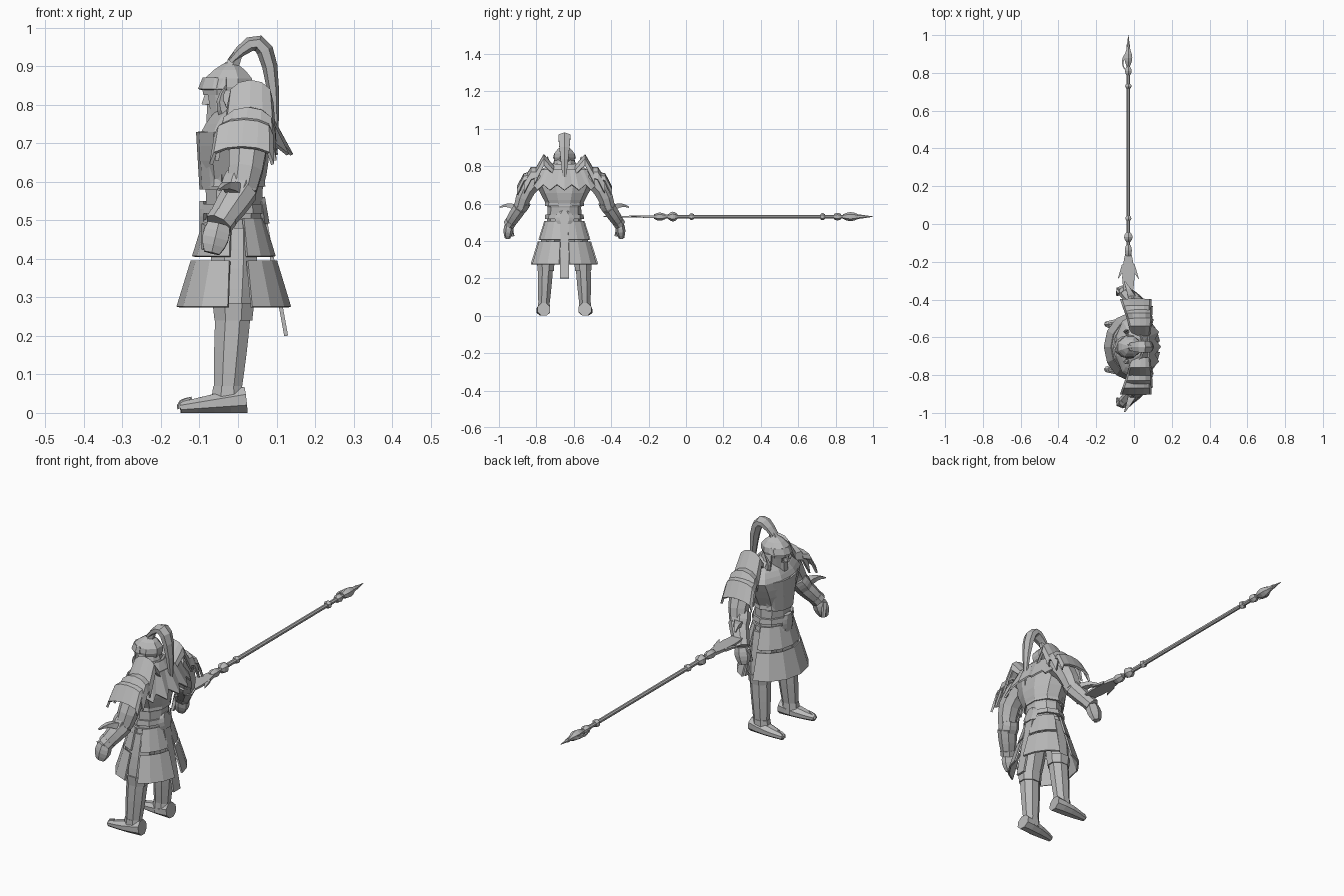
import bpy
import math
from mathutils import Vector

if "Cube" in bpy.data.objects:
    bpy.data.objects.remove(bpy.data.objects["Cube"])

grey = bpy.data.materials.new("plain_grey")
grey.use_nodes = True
grey.diffuse_color = (.5, .5, .5, 1)
grey.node_tree.nodes["Principled BSDF"].inputs["Base Color"].default_value = grey.diffuse_color

X_AXIS, Y_AXIS, Z_AXIS = Vector.Fill(3), Vector.Fill(3), Vector.Fill(3)
X_AXIS.x = Y_AXIS.y = Z_AXIS.z = 1
# The figure faces -x; all parts are placed relative to its own centre line
FIGURE_ORIGIN = Y_AXIS * -.65


def at(x, y, z):
    return Vector((x, y, z))


def make(name, verts, faces, thickness=0, mirrored=False):
    mesh = bpy.data.meshes.new(name)
    mesh.from_pydata(verts, [], faces)
    mesh.materials.append(grey)
    part = bpy.data.objects.new(name, mesh)
    part.location = FIGURE_ORIGIN
    bpy.context.collection.objects.link(part)
    if mirrored:
        mirror = part.modifiers.new("other_side", "MIRROR")
        mirror.use_axis = (False, True, False)
        mirror.use_mirror_merge = False
    if thickness:
        solid = part.modifiers.new("thickness", "SOLIDIFY")
        solid.thickness = thickness
        solid.offset = 0


def grid_faces(rows, columns, closed=False):
    span = columns if closed else columns - 1
    return [(row * columns + col, row * columns + (col + 1) % columns,
             (row + 1) * columns + (col + 1) % columns, (row + 1) * columns + col)
            for row in range(rows - 1) for col in range(span)]


def limb(name, start, end, first, last, bulge=(0, 0), bend=None, sides=8, steps=4,
         ref=X_AXIS, level=False, mirrored=False):
    """Tapered tube; each size is a pair of half widths, along ref and across it."""
    bend = bend or Vector()
    first, last, bulge = Vector(first), Vector(last), Vector(bulge)
    verts = []
    for step in range(steps + 1):
        t = step / steps
        swell = math.sin(math.pi * t)
        centre = start.lerp(end, t) + bend * swell
        size = (first.lerp(last, t) + bulge * swell) / math.cos(math.pi / sides)
        slope = end - start + bend * math.pi * math.cos(math.pi * t)
        along = Z_AXIS if level else slope.normalized()
        u = (ref - along * ref.dot(along)).normalized()
        v = along.cross(u)
        for side in range(sides):
            angle = math.tau * (side + .5) / sides
            verts.append(centre + u * size.x * math.cos(angle) + v * size.y * math.sin(angle))
    faces = grid_faces(steps + 1, sides, closed=True)
    faces.append(tuple(reversed(range(sides))))
    faces.append(tuple(range(steps * sides, len(verts))))
    make(name, verts, faces, mirrored=mirrored)


def panel(name, top, low, top_size, low_size, start, end, steps=6, jag=0, mirrored=False):
    """Conical strip of plate between two elliptical arcs, with an optional ragged hem."""
    verts = []
    for centre, size, tooth in ((top, top_size, 0), (low, low_size, jag)):
        for step in range(steps + 1):
            angle = math.radians(start + (end - start) * step / steps)
            shift = tooth * (step % 2)
            verts.append(centre + at((size[0] + shift) * math.cos(angle),
                                     size[1] * math.sin(angle), -shift))
    make(name, verts, grid_faces(2, steps + 1), thickness=.008, mirrored=mirrored)


def pauldron(name, inner, outer, rise, depth, flare, sag, rows=3, columns=6):
    """Armour plate arched front to back, sloping from the neck down to the arm."""
    verts = []
    for row in range(rows):
        t = row / (rows - 1)
        centre = inner.lerp(outer, t) + Z_AXIS * rise * math.sin(math.pi * t)
        for col in range(columns + 1):
            angle = math.pi * (col / columns - .5)
            tip = sag * t if col in (0, columns) else 0
            verts.append(centre + X_AXIS * (depth + flare * t) * math.sin(angle)
                         - Z_AXIS * (sag * (1 - math.cos(angle)) + tip / 2))
    make(name, verts, grid_faces(rows, columns + 1), thickness=.01, mirrored=True)


# Torso
hips, waist, chest, neck = at(-.01, 0, .46), at(-.01, 0, .58), at(-.01, 0, .73), at(.01, 0, .81)
limb("waist", hips, waist, (.07, .09), (.074, .085), sides=10, level=True)
limb("chest", waist, chest, (.074, .085), (.085, .16), (.01, 0), sides=10, level=True)
limb("shoulder_yoke", chest, neck, (.085, .16), (.035, .05), (.01, .02), sides=10, level=True)
panel("breastplate", chest, waist, (.095, .13), (.086, .09), 110, 250)

# Belts and back sash
for height in (.49, .53, .6):
    middle = at(-.012, 0, height)
    limb("belt", middle - Z_AXIS * .012, middle + Z_AXIS * .012, (.083, .1), (.08, .097),
         sides=10, steps=1, level=True)
limb("belt_buckle", at(-.09, 0, .47), at(-.09, 0, .55), (.01, .025), (.01, .025), (0, .012), sides=6)
limb("back_bow", at(.07, 0, .49), at(.06, 0, .56), (.012, .03), (.01, .02), (0, .02), sides=6)
limb("back_sash", at(.065, 0, .53), at(.125, 0, .2), (.005, .025), (.005, .025), sides=4)

# Two-tier armoured skirt, open at the hips and at the back
skirt_top, skirt_hem = at(-.01, 0, .505), at(-.01, 0, .275)
top_size, hem_size = Vector((.075, .105)), Vector((.146, .178))
for upper, lower in ((0, .43), (.48, 1)):
    tier = (skirt_top.lerp(skirt_hem, upper), skirt_top.lerp(skirt_hem, lower),
            top_size.lerp(hem_size, upper), top_size.lerp(hem_size, lower))
    panel("front_skirt_tier", *tier, start=96, end=264)
    panel("back_skirt_tier", *tier, start=9, end=72, steps=3, mirrored=True)

# Head, helmet and beard
chin, brow, crown = at(-.03, 0, .765), at(-.03, 0, .84), at(-.02, 0, .912)
limb("face", chin, brow, (.035, .03), (.047, .042), level=True)
limb("nose", at(-.085, 0, .8), at(-.078, 0, .84), (.01, .008), (.004, .004), sides=4)
limb("helmet", brow - Z_AXIS * .015, crown, (.06, .05), (.01, .01), (.026, .023), level=True)
panel("helmet_brim", brow + Z_AXIS * .03, brow, (.058, .05), (.07, .058), 90, 270)
panel("cheek_guard", brow, chin, (.058, .05), (.045, .038), 95, 145, steps=2, mirrored=True)
panel("neck_guard", brow, chin, (.055, .05), (.08, .07), -100, 100)
limb("beard", at(-.06, 0, .8), at(-.07, 0, .67), (.02, .03), (.002, .002), (.005, .005), sides=6)

# Plume arching over the back
limb("plume_socket", crown - Z_AXIS * .02, crown + at(.02, 0, .02), (.02, .02), (.012, .012), sides=6)
limb("plume", crown, at(.1, 0, .67), (.02, .008), (.002, .002), (.02, .014),
     bend=at(.03, 0, .15), sides=6, steps=8, ref=Y_AXIS)

# Mantle with a ragged hem
panel("mantle", neck, at(.02, 0, .74), (.04, .07), (.07, .18), -90, 90, steps=8)
panel("mantle_hem", at(.01, 0, .78), at(.01, 0, .7), (.07, .14), (.1, .2), -80, 80, steps=14, jag=.03)

# Legs and boots with curled toes
ankle, knee, hip = at(-.027, .11, .05), at(-.012, .1, .27), at(-.01, .06, .48)
limb("shin", ankle, knee, (.035, .029), (.046, .04), (.002, .002), level=True, mirrored=True)
limb("thigh", knee, hip, (.048, .042), (.06, .05), (.005, .004), level=True, mirrored=True)
limb("boot_cuff", knee - Z_AXIS * .03, knee + Z_AXIS * .015, (.049, .043), (.054, .047),
     steps=1, level=True, mirrored=True)
limb("boot", at(.02, .11, .034), at(-.15, .12, .014), (.034, .034), (.014, .014), (.01, 0),
     ref=Y_AXIS, mirrored=True)
limb("boot_ankle", at(-.027, .11, .02), at(-.027, .11, .07), (.045, .034), (.037, .031),
     steps=1, level=True, mirrored=True)
limb("toe_curl", at(-.145, .12, .015), at(-.12, .12, .04), (.012, .012), (.002, .002),
     bend=X_AXIS * -.012, sides=5, ref=Y_AXIS, mirrored=True)

# Arms, bracers and hands
shoulder, elbow, wrist, knuckles = (at(.02, .13, .74), at(.01, .235, .58),
                                    at(-.05, .295, .49), at(-.068, .305, .415))
limb("upper_arm", shoulder, elbow, (.05, .045), (.038, .035), (.004, .004),
     bend=at(.01, .015, .015), mirrored=True)
limb("elbow_guard", elbow.lerp(shoulder, .2), elbow.lerp(wrist, .3), (.042, .036), (.036, .03),
     (.006, .006), mirrored=True)
limb("bracer", elbow, wrist, (.042, .036), (.03, .026), (.003, .003), mirrored=True)
limb("bracer_cuff", elbow.lerp(wrist, .8), wrist, (.036, .031), (.035, .031), steps=1, mirrored=True)
limb("hand", wrist, knuckles, (.028, .02), (.02, .013), (.01, .006), sides=6, mirrored=True)
limb("thumb", wrist - X_AXIS * .03, knuckles + at(-.02, -.03, .01), (.012, .011), (.007, .007),
     sides=5, mirrored=True)
limb("bracer_wing", elbow + at(-.02, .03, 0), elbow + at(-.06, .11, 0), (.02, .015), (.003, .003),
     bend=Z_AXIS * .01, sides=4, mirrored=True)

# Layered shoulder armour
pauldron("upper_pauldron", at(.035, .06, .8), at(.03, .16, .77), .075, .045, .02, .045)
pauldron("middle_pauldron", at(.03, .14, .79), at(.02, .215, .73), .03, .06, .015, .05)
pauldron("lower_pauldron", at(.02, .18, .765), at(.01, .25, .69), .03, .065, .015, .03)
limb("collar_horn", at(-.03, .075, .77), at(-.03, .09, .85), (.015, .012), (.002, .002),
     bend=X_AXIS * -.015, sides=5, mirrored=True)


# Polearm lying along y
def on_pole(y, across=0):
    return at(across - .03, y, .53) - FIGURE_ORIGIN


limb("shaft", on_pole(-.12), on_pole(.95), (.01, .01), (.009, .009), steps=1)
for place, reach, swell in ((-.14, .03, .008), (-.07, .025, .012), (.03, .012, .005),
                            (.73, .012, .006), (.81, .02, .007), (.88, .04, .01)):
    limb("pole_fitting", on_pole(place - reach), on_pole(place + reach),
         (.011, .011), (.011, .011), (swell, swell), sides=6)
limb("pole_spike", on_pole(.92), on_pole(1), (.011, .011), (.001, .001), sides=6)
limb("end_hook", on_pole(.9, -.01), on_pole(.82, -.02), (.008, .006), (.002, .003),
     bend=X_AXIS * -.015, sides=4)

# Barbed blade
limb("blade", on_pole(-.13), on_pole(-.44), (.01, .008), (.003, .002), (.026, 0), sides=4, steps=6)
for direction in (-1, 1):
    limb("blade_barb", on_pole(-.22, direction * .02), on_pole(-.29, direction * .055),
         (.015, .006), (.001, .002), sides=4)
